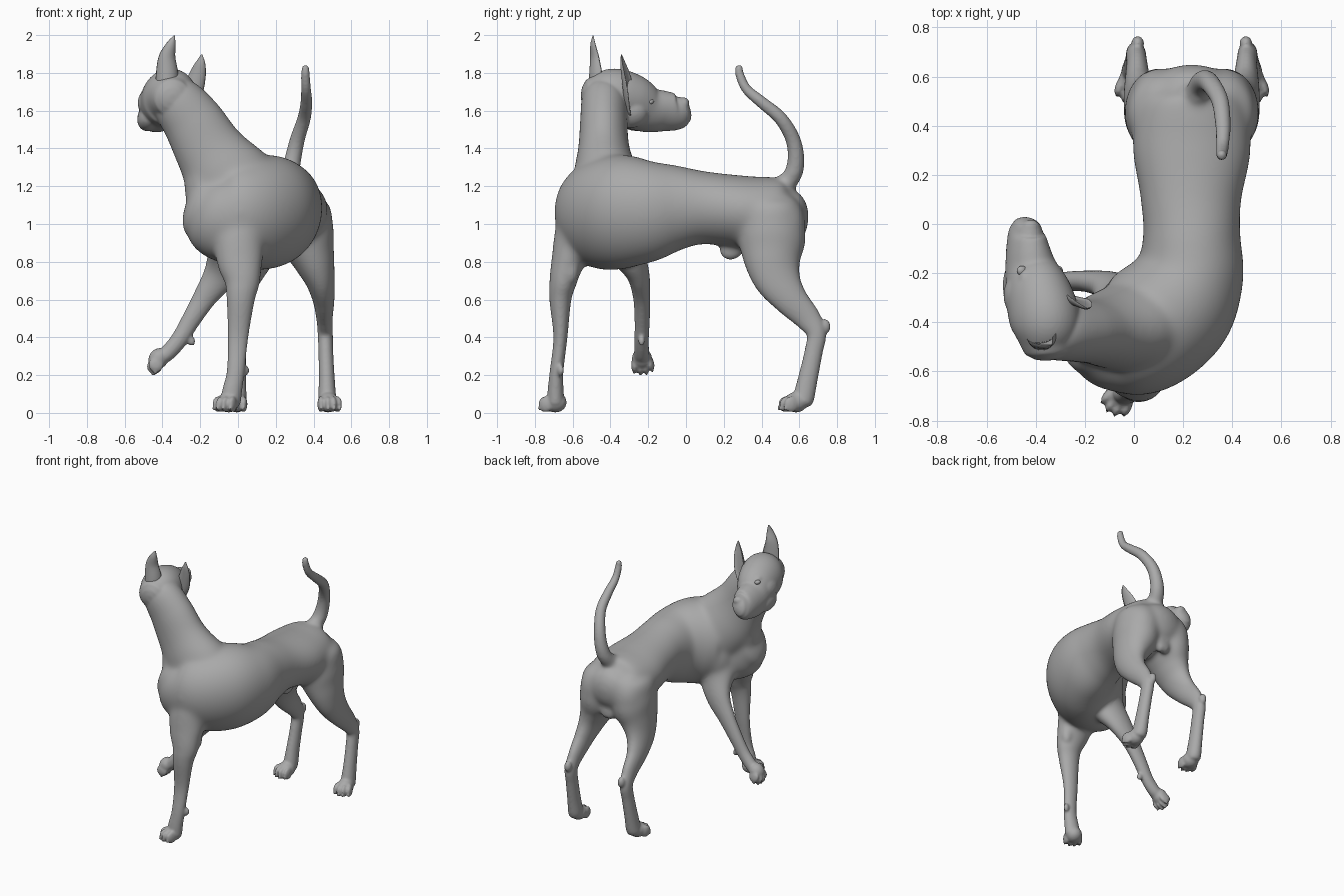
import bpy, bmesh, math
from mathutils import Vector, Matrix

cube = bpy.data.objects.get("Cube")
if cube:
    bpy.data.objects.remove(cube, do_unlink=True)

grey = bpy.data.materials.new("stone_grey")
grey.use_nodes = True
COLOUR = (0.40, 0.40, 0.40, 1)
grey.diffuse_color = COLOUR
bsdf = next(n for n in grey.node_tree.nodes if n.type == 'BSDF_PRINCIPLED')
bsdf.inputs["Base Color"].default_value = COLOUR
bsdf.inputs["Roughness"].default_value = 0.7

MID = 0.235            # centre line of the hindquarters
body_parts = []        # parts fused into one skin


def finish(bm, name, fuse=True):
    bmesh.ops.recalc_face_normals(bm, faces=bm.faces)
    mesh = bpy.data.meshes.new(name)
    bm.to_mesh(mesh)
    bm.free()
    mesh.materials.append(grey)
    mesh.polygons.foreach_set("use_smooth", [True] * len(mesh.polygons))
    obj = bpy.data.objects.new(name, mesh)
    bpy.context.collection.objects.link(obj)
    if fuse:
        body_parts.append(obj)
    return obj


def spline(points, steps=8):
    """Catmull-Rom through (x, y, z, a, b) stations."""
    p = [Vector(q) for q in points]
    p = [2 * p[0] - p[1]] + p + [2 * p[-1] - p[-2]]
    out = []
    for i in range(1, len(p) - 2):
        for s in range(steps):
            t = s / steps
            out.append(0.5 * (2 * p[i] + (p[i + 1] - p[i - 1]) * t
                       + (2 * p[i - 1] - 5 * p[i] + 4 * p[i + 1] - p[i + 2]) * t * t
                       + (3 * p[i] - p[i - 1] - 3 * p[i + 1] + p[i + 2]) * t ** 3))
    return out + [p[-2]]


def loft(name, points, ref, fuse=True, hollow=False, taper=0, segs=48):
    """Elliptical tube: a is the radius along ref, b the radius across it."""
    st = spline(points)
    pos = [Vector(s[:3]) for s in st]
    tan = [(pos[min(i + 1, len(pos) - 1)] - pos[max(i - 1, 0)]).normalized()
           for i in range(len(pos))]
    rings = [(pos[i], tan[i], st[i][3], st[i][4]) for i in range(len(pos))]

    def cap(ring, sign):
        c, t, a, b = ring
        r = 0.6 * min(a, b)
        return [(c + t * sign * r * math.sin(k), t, a * math.cos(k), b * math.cos(k))
                for k in (0.5, 1.0, 1.35)]
    rings = cap(rings[0], -1)[::-1] + rings + cap(rings[-1], 1)
    bm = bmesh.new()
    loops = []
    for c, t, a, b in rings:
        u = Vector(ref)
        u = (u - t * u.dot(t)).normalized()
        v = t.cross(u)
        loop = []
        for k in range(segs):
            ang = 2 * math.pi * k / segs
            s = math.sin(ang) * (1 + taper * math.cos(ang))
            if hollow and s > 0:
                s *= -0.45
            loop.append(bm.verts.new(c + u * a * math.cos(ang) + v * b * s))
        loops.append(loop)
    for l0, l1 in zip(loops, loops[1:]):
        for k in range(segs):
            n = (k + 1) % segs
            bm.faces.new((l0[k], l0[n], l1[n], l1[k]))
    bm.faces.new(loops[0])
    bm.faces.new(loops[-1])
    return finish(bm, name, fuse)


def blob(name, centre, radii, fwd=(0, -1, 0), up=(0, 0, 1), fuse=True):
    """Ellipsoid with radii along forward, side and up."""
    f = Vector(fwd).normalized()
    side = Vector(up).cross(f).normalized()
    rot = Matrix((f, side, f.cross(side))).transposed().to_4x4()
    bm = bmesh.new()
    bmesh.ops.create_uvsphere(bm, u_segments=24, v_segments=14, radius=1,
                              matrix=Matrix.Translation(centre) @ rot @ Matrix.Diagonal((*radii, 1)))
    return finish(bm, name, fuse)


def paw(name, centre, fwd, up=(0, 0, 1), s=1.0):
    """Pad with four fanned, arched toes and short claws."""
    c, f = Vector(centre), Vector(fwd).normalized()
    side = Vector(up).cross(f).normalized()
    u = f.cross(side)
    blob(name + "_pad", c, (0.062 * s, 0.056 * s, 0.054 * s), f, u)
    for i, k in enumerate((-1.5, -0.5, 0.5, 1.5)):
        reach = 0.05 if abs(k) < 1 else 0.032
        d = (f + side * k * 0.1).normalized()
        toe = c + (f * reach + side * k * 0.03 - u * 0.01) * s
        blob(f"{name}_toe_{i}", toe, (0.042 * s, 0.019 * s, 0.043 * s), d, u)
        blob(f"{name}_claw_{i}", toe + (d * 0.034 - u * 0.022) * s,
             (0.014 * s, 0.009 * s, 0.012 * s), d, u)


# Torso, curving from the rump round to the chest
loft("torso", [(MID, .56, 1.03, .15, .16), (MID, .48, 1.035, .207, .22), (MID, .3, 1.063, .193, .24),
               (.232, .1, 1.085, .193, .205), (.235, -.05, 1.085, .228, .198), (.225, -.2, 1.07, .273, .224),
               (.155, -.34, 1.065, .302, .255), (.02, -.45, 1.05, .29, .25), (-.1, -.485, 1.05, .24, .2),
               (-.2, -.48, 1.09, .17, .13)], (0, 0, 1), taper=.06)
# Neck with withers and breast
loft("neck", [(.08, -.39, 1.10, .2, .24), (-.055, -.425, 1.25, .172, .228), (-.155, -.435, 1.395, .137, .185),
              (-.24, -.435, 1.54, .125, .162), (-.33, -.43, 1.66, .12, .135),
              (-.37, -.42, 1.71, .09, .09)], (0, 1, 0))
blob("withers", (.12, -.35, 1.27), (.22, .14, .095), (.5, .85, -.1))
blob("breast", (-.165, -.45, 1.2), (.12, .12, .2))

# Head, turned back and tilted
HEAD_UP = Vector((.42, 0, .91)).normalized()
HEAD_SIDE = Vector((.91, 0, -.42)).normalized()
loft("head", [(-.35, -.49, 1.67, .11, .11), (-.36, -.4, 1.675, .15, .14), (-.385, -.3, 1.65, .15, .135),
              (-.415, -.2, 1.605, .125, .108), (-.43, -.12, 1.597, .112, .088), (-.437, -.05, 1.592, .101, .072),
              (-.435, -.01, 1.603, .076, .056)], HEAD_UP)
blob("nose", (-.42, -.01, 1.638), (.028, .038, .032), (0, 1, 0), HEAD_UP)
blob("lip", (-.47, -.13, 1.55), (.12, .05, .06), (0, 1, 0), HEAD_UP)
blob("jaw", (-.465, -.25, 1.57), (.12, .065, .085), (0, 1, 0), HEAD_UP)
for tag, k in (("left", -1), ("right", 1)):
    eye = Vector((-.412, -.2, 1.62)) + HEAD_SIDE * k * .08 + HEAD_UP * .07
    blob("eye_" + tag, eye + Vector((0, .01, 0)), (.02, .022, .015), (0, 1, 0), HEAD_UP, fuse=False)
    blob("brow_" + tag, eye + HEAD_UP * .014 - Vector((0, .026, 0)) - HEAD_SIDE * k * .012,
         (.042, .03, .026), (0, 1, 0), HEAD_UP)
    blob("cheek_" + tag, Vector((-.39, -.29, 1.62)) + HEAD_SIDE * k * .085, (.09, .06, .08), (0, 1, 0), HEAD_UP)

# Upright pointed ears with hollow fronts
loft("ear_left", [(-.375, -.45, 1.70, .06, .065), (-.376, -.455, 1.79, .06, .058),
                  (-.376, -.468, 1.88, .046, .04), (-.355, -.483, 1.95, .026, .024),
                  (-.338, -.49, 1.995, .005, .005)], (1, .2, 0), fuse=False, hollow=True)
loft("ear_right", [(-.28, -.28, 1.60, .045, .04), (-.24, -.29, 1.70, .055, .042),
                   (-.213, -.31, 1.79, .045, .032), (-.198, -.328, 1.85, .027, .02),
                   (-.192, -.34, 1.895, .005, .005)], (1, -.3, 0), fuse=False, hollow=True)

# Standing foreleg with shoulder and elbow
blob("shoulder_left", (.03, -.55, 1.03), (.13, .14, .2))
loft("foreleg_left", [(.05, -.5, 1.05, .17, .15), (.01, -.575, .92, .13, .14), (.01, -.625, .8, .09, .122),
                      (.022, -.65, .7, .073, .095), (.014, -.665, .6, .058, .074), (0, -.665, .4, .037, .054),
                      (-.012, -.685, .22, .036, .047), (-.03, -.69, .12, .042, .052),
                      (-.04, -.69, .06, .045, .055)], (0, 1, 0))
blob("elbow_left", (.08, -.61, .76), (.045, .045, .08))
blob("foreleg_left_spur", (.035, -.665, .225), (.026, .018, .03), (1, .4, 0))
paw("forepaw_left", (-.05, -.692, .056), (-.5, -.85, 0))

# Raised foreleg
blob("shoulder_right", (-.03, -.34, 1.0), (.13, .12, .17))
loft("foreleg_right", [(-.02, -.38, .98, .14, .14), (-.04, -.31, .85, .095, .13), (-.09, -.255, .74, .062, .095),
                       (-.17, -.235, .62, .046, .064), (-.25, -.232, .49, .04, .05),
                       (-.31, -.235, .39, .038, .045), (-.37, -.235, .32, .04, .042),
                       (-.41, -.235, .29, .044, .038)], (0, 1, 0))
blob("foreleg_right_spur", (-.25, -.235, .385), (.032, .018, .022), (.5, 0, -1))
paw("forepaw_right", (-.42, -.233, .288), (-.6, .1, -.75), (-.75, 0, .6), .95)

# Hind legs, mirrored about the hip line
HIND = [(.36, .45, 1.07, .165, .135), (.368, .455, .92, .18, .143), (.405, .46, .8, .15, .11),
        (.435, .49, .7, .122, .078), (.453, .555, .6, .09, .057), (.458, .645, .5, .068, .043),
        (.462, .69, .42, .052, .04), (.465, .675, .32, .048, .039), (.47, .645, .18, .052, .042),
        (.472, .625, .09, .056, .047), (.475, .618, .06, .052, .047)]
for tag, m in (("left", 1), ("right", -1)):
    def mx(x):
        return MID + m * (x - MID)
    loft("hindleg_" + tag, [(mx(p[0]), *p[1:]) for p in HIND], (0, 1, 0))
    blob("hock_" + tag, (mx(.455), .735, .457), (.03, .026, .04))
    blob("rump_" + tag, (mx(.36), .51, .99), (.125, .125, .17))
    paw("hindpaw_" + tag, (mx(.477), .582, .056), (m * .2, -1, 0))
    blob("scrotum_" + tag, (mx(.256), .575, .86), (.04, .032, .055))

# Belly sheath and tail
blob("sheath", (MID, .24, .86), (.07, .035, .055), (0, -1, -.15))
loft("tail", [(.25, .5, 1.19, .06, .06), (.27, .56, 1.25, .05, .05), (.29, .582, 1.34, .044, .044),
              (.315, .565, 1.45, .039, .039), (.35, .5, 1.56, .035, .035), (.362, .4, 1.645, .031, .031),
              (.36, .32, 1.715, .026, .026), (.357, .285, 1.79, .023, .023),
              (.357, .28, 1.83, .019, .019)], (1, 0, 0))

# Fuse all parts into one skin
bpy.ops.object.select_all(action='DESELECT')
for o in body_parts:
    o.select_set(True)
dog = body_parts[0]
bpy.context.view_layer.objects.active = dog
bpy.ops.object.join()
dog.name = "dog_body"
remesh = dog.modifiers.new("fuse", 'REMESH')
remesh.mode = 'VOXEL'
remesh.voxel_size = 0.008
remesh.use_smooth_shade = True
bpy.ops.object.convert(target='MESH')


def ramp(v, lo, hi):
    return min(1, max(0, (v - lo) / (hi - lo)))


# Soften the joints of the trunk strongly, the slim parts lightly
trunk = dog.vertex_groups.new(name="trunk")
for v in dog.data.vertices:
    x, y, z = v.co
    weight = ramp(z, .66, .86) * (1 - ramp(z, 1.42, 1.54))
    if y > .4:
        weight *= 1 - ramp(z, 1.2, 1.27)
    trunk.add([v.index], weight, 'REPLACE')
for label, rounds, group in (("blend", 90, "trunk"), ("soften", 5, "")):
    smooth = dog.modifiers.new(label, 'SMOOTH')
    smooth.factor = 0.5
    smooth.iterations = rounds
    smooth.vertex_group = group
bpy.ops.object.convert(target='MESH')
